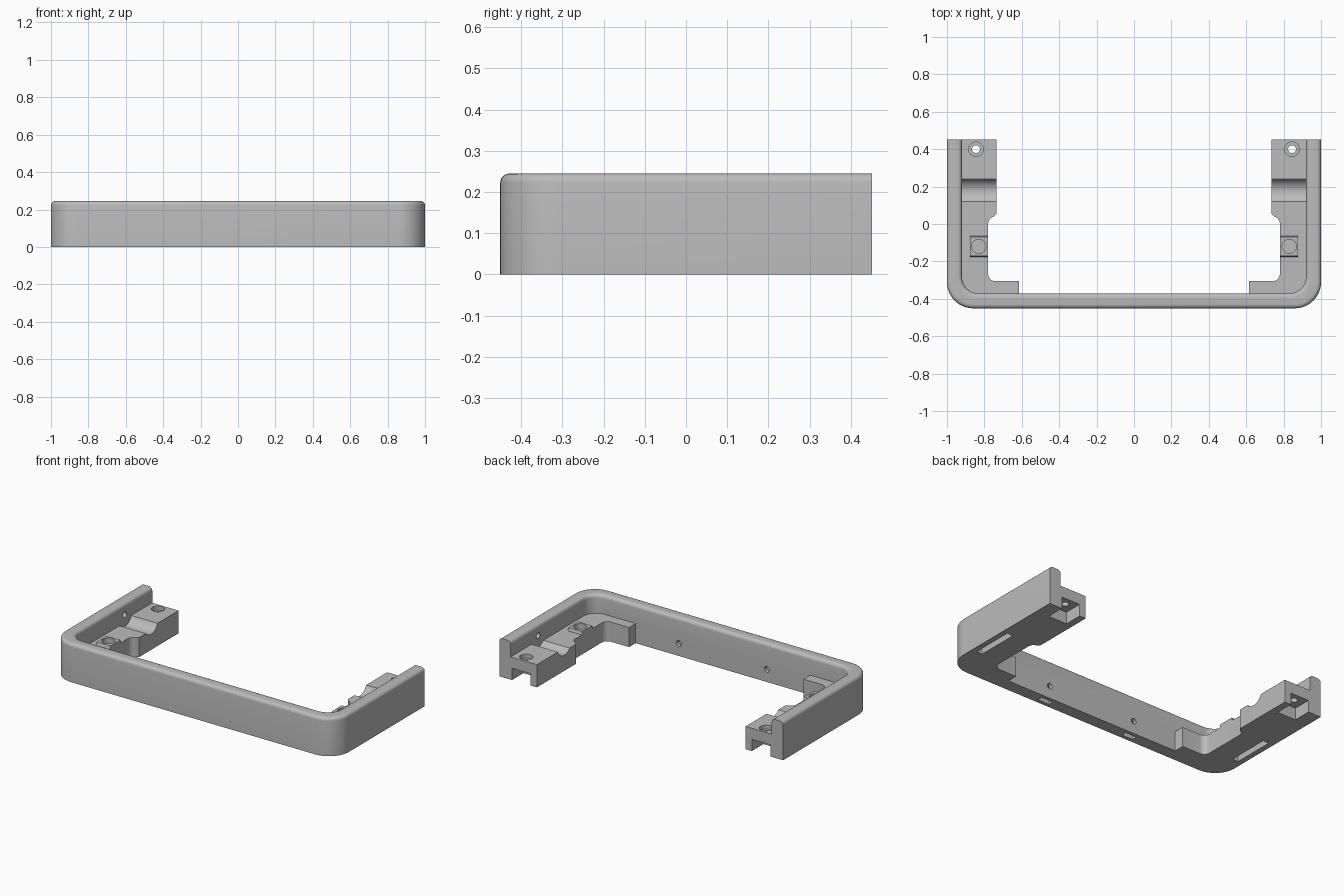
import bpy, bmesh, math

if "Cube" in bpy.data.objects:
    bpy.data.objects.remove(bpy.data.objects["Cube"])

D, H, T = 0.451, 0.245, 0.08          # half depth, wall height, wall thickness
grey = bpy.data.materials.new("plain grey")
grey.diffuse_color = (0.5, 0.5, 0.5, 1)
grey.use_nodes = True
grey.node_tree.nodes["Principled BSDF"].inputs["Base Color"].default_value = grey.diffuse_color


def arc(cx, cy, r, a0, a1, n=12):
    return [(cx + r * math.cos(math.radians(a0 + (a1 - a0) * i / n)),
             cy + r * math.sin(math.radians(a0 + (a1 - a0) * i / n))) for i in range(n + 1)]


def new_object(name, bm):
    bmesh.ops.recalc_face_normals(bm, faces=bm.faces)
    me = bpy.data.meshes.new(name)
    bm.to_mesh(me)
    bm.free()
    me.materials.append(grey)
    ob = bpy.data.objects.new(name, me)
    bpy.context.collection.objects.link(ob)
    return ob


def prism(name, pts, z0, z1, round_top=0):
    """Extrude a plan outline, optionally rounding the top rim except at the back ends."""
    bm = bmesh.new()
    base = bm.faces.new([bm.verts.new((x, y, z0)) for x, y in pts])
    ext = bmesh.ops.extrude_face_region(bm, geom=[base])["geom"]
    for v in ext:
        if isinstance(v, bmesh.types.BMVert):
            v.co.z = z1
    if round_top:
        rim = [e for e in bm.edges if all(abs(v.co.z - z1) < 1e-5 for v in e.verts)
               and not all(v.co.y > D - 1e-4 for v in e.verts)]
        bmesh.ops.bevel(bm, geom=rim, offset=round_top, segments=5, profile=0.5,
                        affect='EDGES', clamp_overlap=False)
    return new_object(name, bm)


def box(name, x0, x1, y0, y1, z0, z1):
    return prism(name, [(x0, y0), (x1, y0), (x1, y1), (x0, y1)], z0, z1)


def cylinder(name, loc, r, depth, axis='Z', n=32):
    bm = bmesh.new()
    bmesh.ops.create_cone(bm, cap_ends=True, segments=n, radius1=r, radius2=r, depth=depth)
    ob = new_object(name, bm)
    rot = {'X': (0, math.pi / 2, 0), 'Y': (math.pi / 2, 0, 0), 'Z': (0, 0, 0)}[axis]
    ob.location, ob.rotation_euler = loc, rot
    return ob


def combine(target, tool, op):
    mod = target.modifiers.new(op.lower(), 'BOOLEAN')
    mod.object, mod.operation, mod.solver = tool, op, 'EXACT'
    bpy.context.view_layer.objects.active = target
    bpy.ops.object.modifier_apply(modifier=mod.name)
    bpy.data.objects.remove(tool, do_unlink=True)


# U-shaped wall with rounded corners and rim
R, r = 0.14, 0.09
ix, iy = 1 - T, -D + T
outline = ([(-1, D)] + arc(-1 + R, -D + R, R, 180, 270) + arc(1 - R, -D + R, R, 270, 360)
           + [(1, D), (ix, D)] + arc(ix - r, iy + r, r, 0, -90)
           + arc(-ix + r, iy + r, r, 270, 180) + [(-ix, D)])
frame = prism("frame", outline, 0, H, 0.022)

for s in (1, -1):
    # Low inner shelf with a foot along the front wall
    plan = ([(0.95, D), (0.735, D), (0.735, 0.055), (0.75, 0.04)]
            + arc(0.742, 0.002, 0.038, 80, 0, 6) + arc(0.742, -0.267, 0.038, 0, -90, 6)
            + [(0.615, -0.305), (0.615, -0.40), (0.92, -0.40), (0.95, -0.36)])
    shelf = prism("shelf", [(s * x, y) for x, y in plan], 0, 0.145)
    # Front part is lower; round scoop joins the two levels
    a, b = sorted((s * 0.5, s * 1.1))
    combine(shelf, box("step_cutter", a, b, -0.6, 0.175, 0.125, 0.3), 'DIFFERENCE')
    combine(shelf, cylinder("scoop_cutter", (s * 0.8, 0.175, 0.17), 0.07, 0.6, 'X', 64), 'DIFFERENCE')
    # Raised pad with sloped ends
    a, b = sorted((s * 0.78, s * 0.877))
    pad = box("pad", a, b, -0.18, -0.06, 0.11, 0.145)
    for v in pad.data.vertices:
        if v.co.z > 0.14:
            v.co.y += 0.01 if v.co.y < -0.12 else -0.01
    combine(shelf, pad, 'UNION')
    combine(frame, shelf, 'UNION')
    # Blind hole in the pad
    combine(frame, cylinder("pad_hole", (s * 0.83, -0.12, 0.14), 0.038, 0.10), 'DIFFERENCE')
    # Stepped screw hole and nut pocket open to the back
    combine(frame, cylinder("screw_head", (s * 0.845, 0.4, 0.17), 0.039, 0.10), 'DIFFERENCE')
    combine(frame, cylinder("screw_hole", (s * 0.845, 0.4, 0.1), 0.021, 0.30), 'DIFFERENCE')
    a, b = sorted((s * 0.78, s * 0.91))
    combine(frame, box("nut_pocket", a, b, 0.335, 0.6, -0.1, 0.075), 'DIFFERENCE')
    # Long slot under the side wall, small slot under the front wall
    a, b = sorted((s * 0.925, s * 0.965))
    combine(frame, box("side_slot", a, b, -0.235, 0.035, -0.1, 0.06), 'DIFFERENCE')
    a, b = sorted((s * 0.27, s * 0.35))
    combine(frame, box("front_slot", a, b, -0.427, -0.395, -0.1, 0.11), 'DIFFERENCE')
    # Blind screw holes in the inner wall faces
    combine(frame, cylinder("side_hole", (s * 0.92, 0.175, 0.175), 0.018, 0.08, 'X'), 'DIFFERENCE')
    combine(frame, cylinder("front_hole", (s * 0.31, iy, 0.08), 0.018, 0.08, 'Y'), 'DIFFERENCE')

# Smooth curves, sharp edges
bpy.ops.object.select_all(action='DESELECT')
frame.select_set(True)
bpy.context.view_layer.objects.active = frame
bpy.ops.object.shade_smooth_by_angle(angle=math.radians(30))
